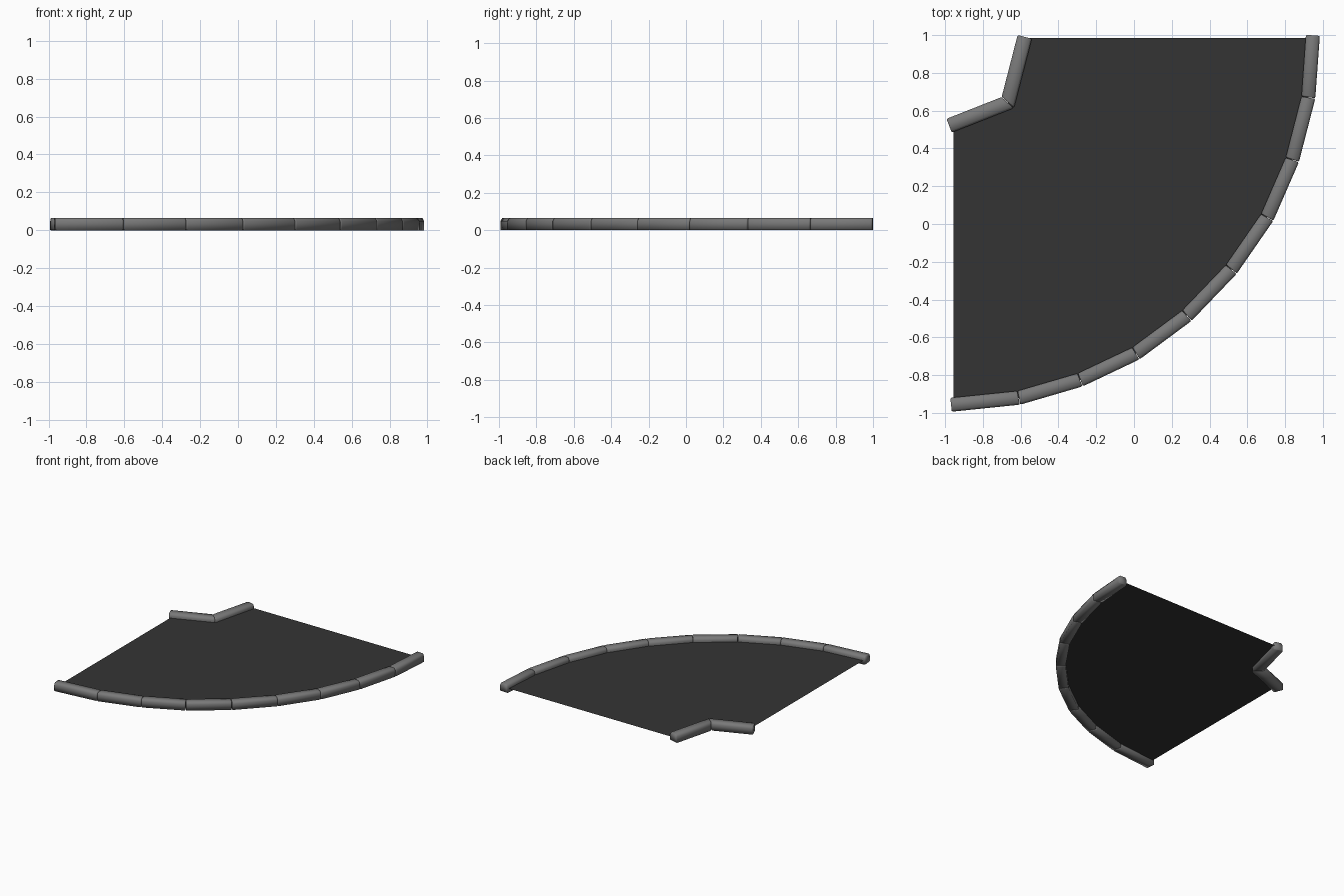
import bpy
import bmesh
from mathutils import Vector

cube = bpy.data.objects.get("Cube")
if cube:
    bpy.data.objects.remove(cube)


def material(name, value):
    mat = bpy.data.materials.new(name)
    mat.use_nodes = True
    colour = (value, value, value, 1)
    mat.diffuse_color = colour
    bsdf = mat.node_tree.nodes["Principled BSDF"]
    bsdf.inputs["Base Color"].default_value = colour
    bsdf.inputs["Roughness"].default_value = 0.9
    return mat


asphalt = material("dark asphalt", 0.034)
stone = material("grey stone", 0.19)


def finish(name, bm, mat, smooth):
    bmesh.ops.recalc_face_normals(bm, faces=bm.faces)
    for face in bm.faces:
        face.smooth = smooth
    mesh = bpy.data.meshes.new(name)
    bm.to_mesh(mesh)
    bm.free()
    mesh.materials.append(mat)
    obj = bpy.data.objects.new(name, mesh)
    bpy.context.collection.objects.link(obj)


def miters(path):
    """Sideways vector at each path point, lengthened at the mitred joints."""
    dirs = [(b - a).normalized() for a, b in zip(path, path[1:])]
    sides = [Vector((-d.y, d.x)) for d in dirs]
    result = [sides[0]]
    for a, b in zip(sides, sides[1:]):
        m = (a + b).normalized()
        result.append(m / m.dot(a))
    return result + [sides[-1]]


# Kerb cross-section with softened top edges: (sideways, height)
SECTION = [(-1, 0), (-1, 0.048), (-0.72, 0.065), (0.72, 0.065), (1, 0.048), (1, 0)]


def kerb(name, points, half_width):
    path = [Vector(p) for p in points]
    side = miters(path)
    for i in range(len(path) - 1):
        bm = bmesh.new()
        rings = []
        # Slightly tapered ends leave a fine groove between the stones
        for t, scale in ((0.004, 0.9), (0.025, 1), (0.975, 1), (0.996, 0.9)):
            centre = path[i].lerp(path[i + 1], t)
            across = side[i].lerp(side[i + 1], t) * half_width * scale
            ring = []
            for u, z in SECTION:
                p = centre + across * u
                ring.append(bm.verts.new((p.x, p.y, 0.0325 + (z - 0.0325) * (1 + scale) / 2)
                                         if scale < 1 else (p.x, p.y, z)))
            rings.append(ring)
        for a, b in zip(rings, rings[1:]):
            for k in range(len(SECTION)):
                n = (k + 1) % len(SECTION)
                bm.faces.new((a[k], a[n], b[n], b[k]))
        bm.faces.new(rings[0])
        bm.faces.new(rings[-1])
        finish(f"{name}_{i + 1}", bm, stone, True)


outer = [(-0.97, -0.957), (-0.61, -0.92), (-0.285, -0.825), (0.01, -0.685),
         (0.28, -0.485), (0.515, -0.24), (0.705, 0.035), (0.838, 0.34),
         (0.923, 0.67), (0.947, 1.0)]
inner = [(-0.98, 0.52), (-0.668, 0.643), (-0.578, 0.992)]

kerb("outer_kerb", outer, 0.037)
kerb("inner_kerb", inner, 0.039)

# Road sheet, tucked into the middle of both kerbs
outline = [(-0.955, -0.94)] + outer[1:-1] + [(0.93, 0.985), (-0.575, 0.985), inner[1], (-0.955, 0.53)]
bm = bmesh.new()
bm.faces.new([bm.verts.new((x, y, 0.031)) for x, y in outline])
bmesh.ops.triangulate(bm, faces=bm.faces[:])
for f in bm.faces:
    if f.normal.z < 0:
        f.normal_flip()
finish("road_surface", bm, asphalt, False)
